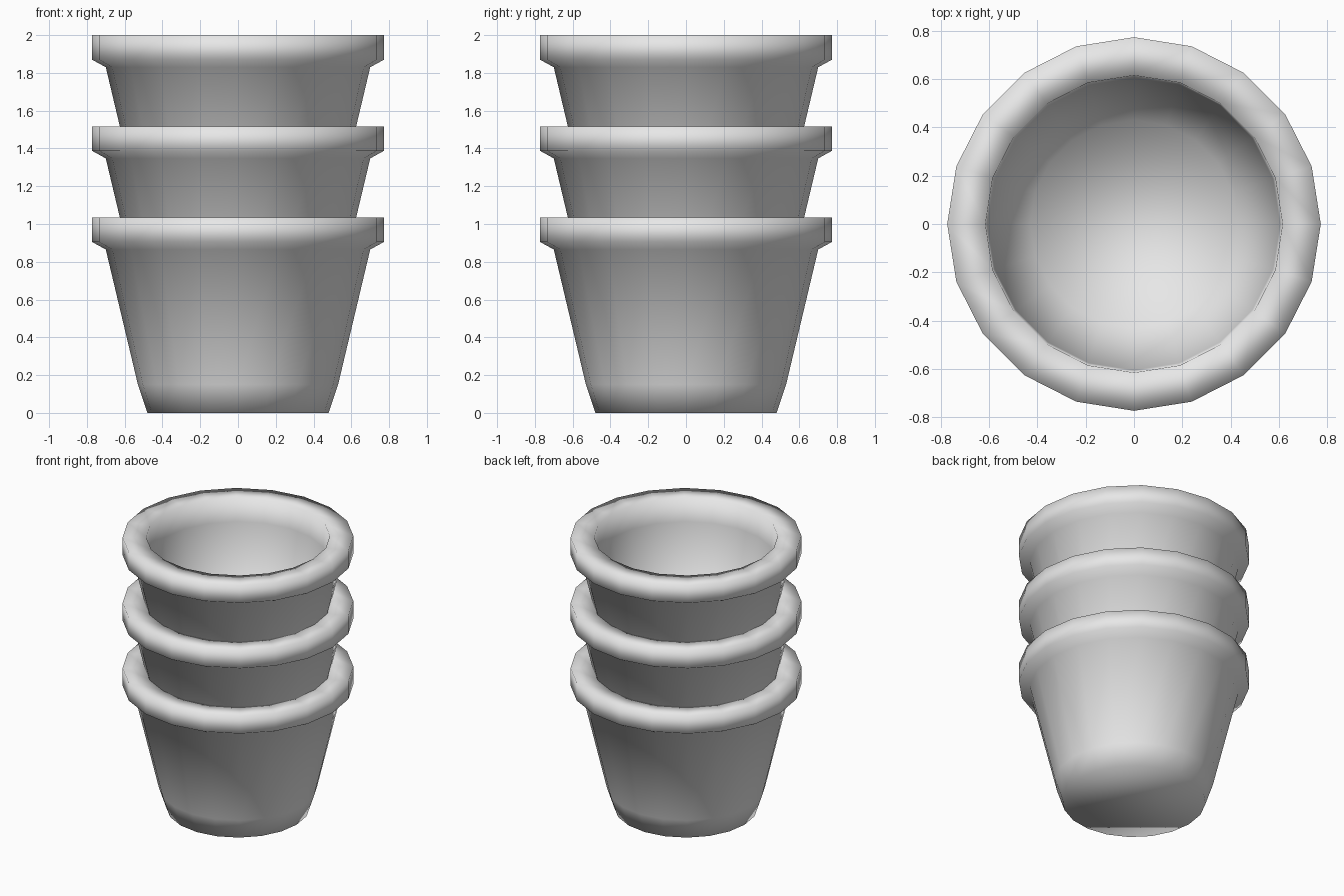
import bpy
import bmesh
from math import cos, sin, tau

cube = bpy.data.objects.get("Cube")
if cube:
    bpy.data.objects.remove(cube, do_unlink=True)

SIDES = 20
SPACING = 0.4825

# Pot cross-section (radius, height): foot, wall, rim, then down the inside
PROFILE = [
    (0.48, 0.0), (0.53, 0.15), (0.70, 0.865), (0.773, 0.905),
    (0.773, 1.035), (0.615, 1.035), (0.605, 0.865), (0.43, 0.10),
]

grey = bpy.data.materials.new("plain light grey")
grey.use_nodes = True
color = (0.8, 0.8, 0.8, 1.0)
grey.diffuse_color = color
grey.node_tree.nodes["Principled BSDF"].inputs["Base Color"].default_value = color


def make_pot_mesh():
    """Revolve the profile and close the underside and the inner floor."""
    bm = bmesh.new()
    rings = []
    for radius, height in PROFILE:
        rings.append([
            bm.verts.new((radius * cos(tau * i / SIDES),
                          radius * sin(tau * i / SIDES), height))
            for i in range(SIDES)
        ])
    for low, high in zip(rings, rings[1:]):
        for i in range(SIDES):
            j = (i + 1) % SIDES
            bm.faces.new((low[i], low[j], high[j], high[i]))
    bm.faces.new(rings[0][::-1])
    bm.faces.new(rings[-1])
    for face in bm.faces:
        face.smooth = True
    mesh = bpy.data.meshes.new("pot")
    bm.to_mesh(mesh)
    bm.free()
    mesh.materials.append(grey)
    return mesh


# Three identical pots nested into each other
pot_mesh = make_pot_mesh()
for level, name in enumerate(("bottom_pot", "middle_pot", "top_pot")):
    pot = bpy.data.objects.new(name, pot_mesh)
    pot.location.z = level * SPACING
    bpy.context.collection.objects.link(pot)
